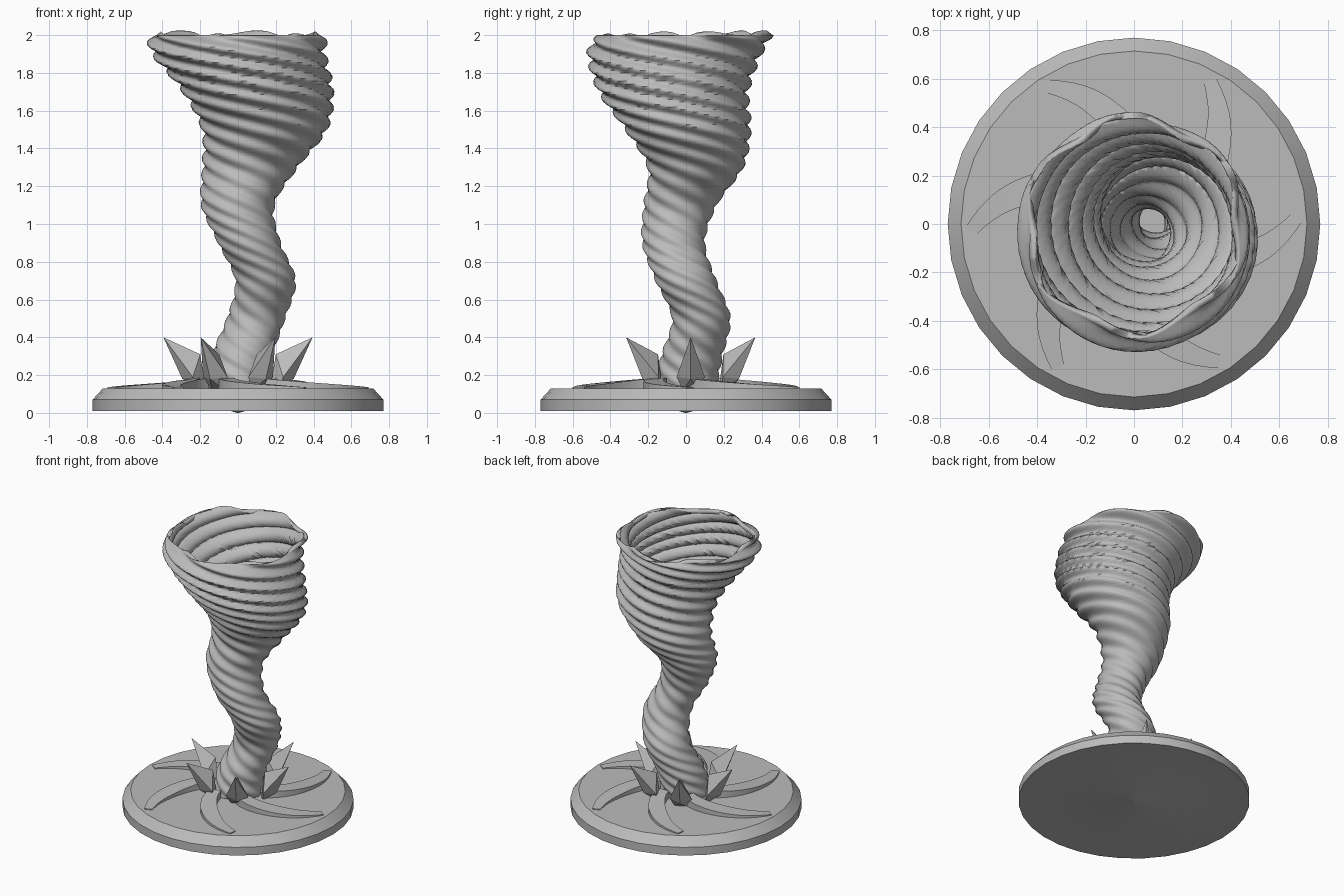
import bpy, bmesh, math
from math import cos, sin, pi, radians
from mathutils import Vector

if "Cube" in bpy.data.objects:
    bpy.data.objects.remove(bpy.data.objects["Cube"])

STONE = bpy.data.materials.new("stone_grey")
STONE.use_nodes = True
GREY = (0.5, 0.5, 0.5, 1)
STONE.diffuse_color = GREY
STONE.node_tree.nodes["Principled BSDF"].inputs["Base Color"].default_value = GREY


def finish(name, bm, smooth_angle=None):
    mesh = bpy.data.meshes.new(name)
    bm.to_mesh(mesh)
    bm.free()
    mesh.materials.append(STONE)
    obj = bpy.data.objects.new(name, mesh)
    bpy.context.collection.objects.link(obj)
    if smooth_angle:
        bpy.ops.object.select_all(action='DESELECT')
        obj.select_set(True)
        bpy.context.view_layer.objects.active = obj
        bpy.ops.object.shade_smooth_by_angle(angle=radians(smooth_angle))
    return obj


def loft(rings, caps=True):
    """Skin a list of equal-sized point rings."""
    bm = bmesh.new()
    rows = [[bm.verts.new(p) for p in ring] for ring in rings]
    n = len(rows[0])
    for low, high in zip(rows, rows[1:]):
        for i in range(n):
            j = (i + 1) % n
            bm.faces.new((low[i], low[j], high[j], high[i]))
    if caps:
        bm.faces.new(rows[0][::-1])
        bm.faces.new(rows[-1])
        bmesh.ops.recalc_face_normals(bm, faces=bm.faces)
    return bm


def spline(keys, t):
    """Smooth curve through keys; t runs from 0 to len(keys) - 1."""
    last = len(keys) - 1
    i = min(int(t), last - 1)
    f = t - i
    a, b, c, d = (Vector(keys[max(0, min(last, i + k))]) for k in (-1, 0, 1, 2))
    return b + (c - a) * f / 2 + (a - b * 2.5 + c * 2 - d / 2) * f**2 \
        + ((b - c) * 1.5 + (d - a) / 2) * f**3


# Round base with a chamfered rim and a tiny point underneath
def circle(r, z, n=32):
    return [(r * cos(2 * pi * i / n), r * sin(2 * pi * i / n), z) for i in range(n)]


base_profile = [(0.005, 0), (0.04, 0.01), (0.77, 0.01), (0.77, 0.07), (0.715, 0.13)]
finish("base_disc", loft([circle(r, z) for r, z in base_profile]), 30)

# Twisting funnel: keys are height, centre x, centre y, radius
FUNNEL = [(0.13, 0, 0, 0.16), (0.3, 0.02, 0.03, 0.16), (0.5, 0.095, 0.08, 0.152),
          (0.7, 0.145, 0, 0.158), (0.9, 0.06, -0.065, 0.163), (1.1, 0, -0.03, 0.19),
          (1.3, 0.065, 0.05, 0.248), (1.5, 0.14, 0.01, 0.325), (1.7, 0.105, -0.065, 0.39),
          (1.9, 0.005, -0.06, 0.45), (2, 0, -0.005, 0.46)]
SIDES, STEPS, TURN_HEIGHT = 84, 150, 0.52


def funnel_ring(t):
    z, cx, cy, r = spline(FUNNEL, t)
    phase = pi / 2 + (2 - z) / TURN_HEIGHT * 2 * pi
    r -= 0.012 * max(0, (z - 1.98) / 0.02)      # rounded lip
    ring = []
    for i in range(SIDES):
        a = 2 * pi * i / SIDES + phase
        rr = r * (1 + 0.045 * cos(6 * (a - phase)))
        ring.append((cx + rr * cos(a), cy + rr * sin(a), z))
    return ring


def funnel_surface():
    # keep the vertex columns vertical by undoing the phase in the index order
    rings = []
    for s in range(STEPS + 1):
        t = (len(FUNNEL) - 1) * s / STEPS
        ring = funnel_ring(t)
        z = ring[0][2]
        shift = round((2 - z) / TURN_HEIGHT * SIDES) % SIDES
        rings.append(ring[-shift:] + ring[:-shift] if shift else ring)
    return loft(rings, caps=False)


funnel = finish("twisted_funnel", funnel_surface(), 50)
wall = funnel.modifiers.new("wall", 'SOLIDIFY')
wall.thickness = 0.03
wall.offset = -1

# Curved fins: keys are radius, angle, width, top height
FIN = [(0.67, 2, 0.055, 0.136), (0.57, -8, 0.09, 0.146), (0.48, -16, 0.11, 0.154),
       (0.35, -29, 0.11, 0.167), (0.18, -50, 0.08, 0.185)]


def fin_ring(t, turn):
    def point(u):
        r, a, w, h = spline(FIN, u)
        a = radians(a + turn)
        return Vector((r * cos(a), r * sin(a), 0)), w, h
    p, w, h = point(t)
    top = len(FIN) - 1
    along = point(min(t + 0.05, top))[0] - point(max(t - 0.05, 0))[0]
    side = Vector((-along.y, along.x, 0)).normalized() * w / 2
    up, down = Vector((0, 0, h)), Vector((0, 0, 0.12))
    return [p - side + down, p + side + down, p + side + up, p - side + up]


# Crystal shard: tip, inner ridge, two shoulders, outer ridge, two feet
SHARD = [(0.395, 0, 0.4), (0.2, 0, 0.31), (0.24, 0.075, 0.19), (0.24, -0.075, 0.19),
         (0.295, 0, 0.18), (0.21, 0.04, 0.12), (0.21, -0.04, 0.12), (0.17, 0, 0.12)]

for k in range(6):
    turn = 60 * k
    finish(f"swirl_fin_{k + 1}", loft([fin_ring(s / 3, turn) for s in range(13)]), 30)

    c, s = cos(radians(turn)), sin(radians(turn))
    bm = bmesh.new()
    for x, y, z in SHARD:
        bm.verts.new((x * c - y * s, x * s + y * c + 0.025, z))
    bmesh.ops.convex_hull(bm, input=bm.verts)
    finish(f"crystal_shard_{k + 1}", bm)
